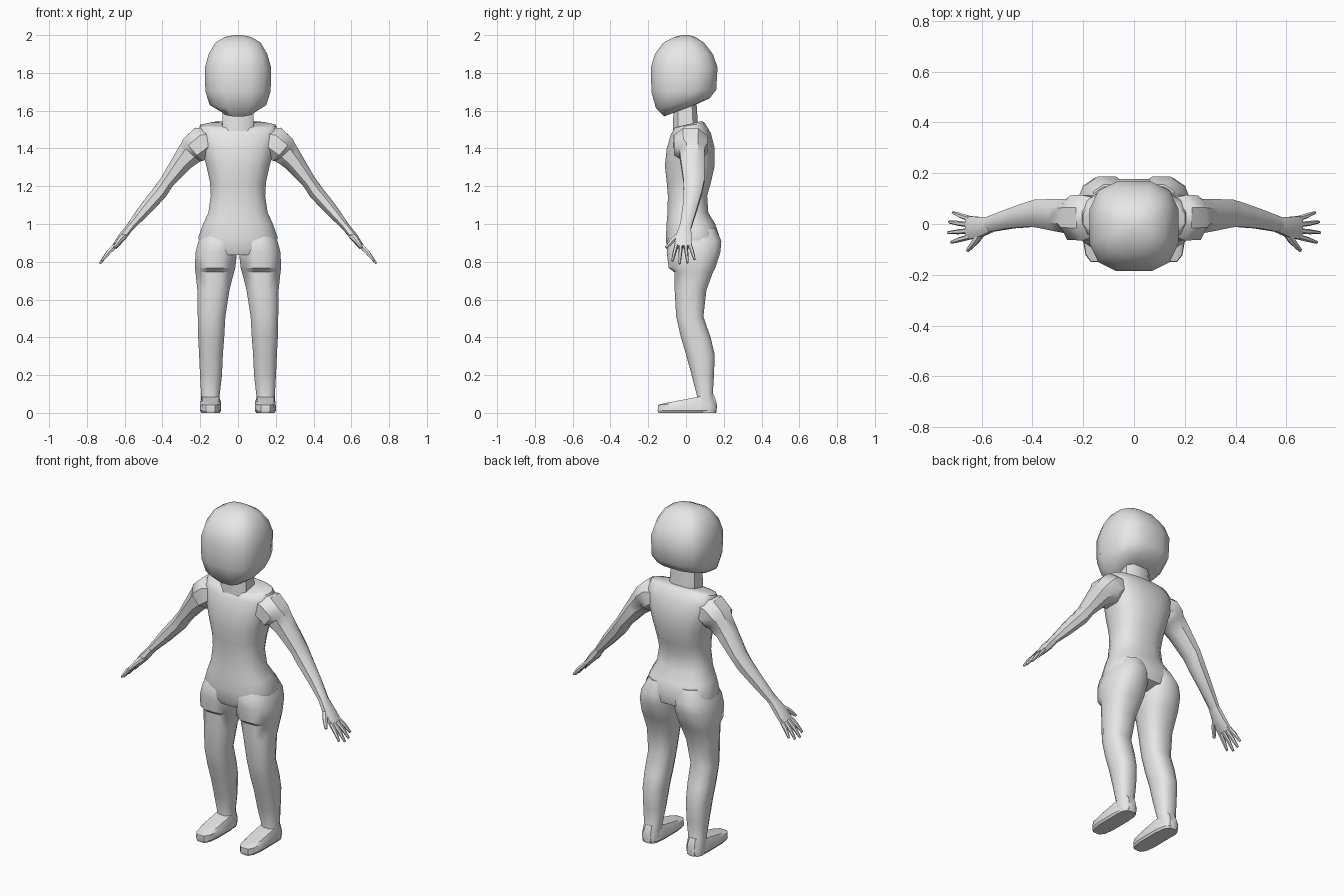
import bpy, bmesh, math
from mathutils import Vector

grey = bpy.data.materials.new("plain grey")
grey.diffuse_color = (0.8, 0.8, 0.8, 1)


def unit_ring(n, p):
    """Points of a superellipse of exponent p, offset half a step."""
    out = []
    for i in range(n):
        a = 2 * math.pi * (i + 0.5) / n
        c, s = math.cos(a), math.sin(a)
        out.append((math.copysign(abs(c) ** (2 / p), c), math.copysign(abs(s) ** (2 / p), s)))
    # stretch so the flats reach the full half width
    m = max(abs(x) for x, _ in out)
    k = max(abs(y) for _, y in out)
    return [(x / m, y / k) for x, y in out]


def skin(name, rings, mirror=False, angle=40):
    """Join point rings into a capped, smooth-shaded solid."""
    bm = bmesh.new()
    loops = [[bm.verts.new(v) for v in r] for r in rings]
    n = len(loops[0])
    for a, b in zip(loops, loops[1:]):
        for i in range(n):
            j = (i + 1) % n
            bm.faces.new((a[i], a[j], b[j], b[i]))
    bm.faces.new(loops[0][::-1])
    bm.faces.new(loops[-1])
    if mirror:
        geo = bmesh.ops.duplicate(bm, geom=bm.verts[:] + bm.edges[:] + bm.faces[:])["geom"]
        for v in geo:
            if isinstance(v, bmesh.types.BMVert):
                v.co.x *= -1
    bmesh.ops.recalc_face_normals(bm, faces=bm.faces[:])
    me = bpy.data.meshes.new(name)
    bm.to_mesh(me)
    bm.free()
    me.materials.append(grey)
    ob = bpy.data.objects.new(name, me)
    bpy.context.collection.objects.link(ob)
    bpy.ops.object.select_all(action='DESELECT')
    ob.select_set(True)
    bpy.context.view_layer.objects.active = ob
    bpy.ops.object.shade_smooth_by_angle(angle=math.radians(angle))
    return ob


def stack(name, rows, n=12, p=2.5, **kw):
    """Rows upward: front z, back z, centre x, half width, front y, back y."""
    rings = []
    for zf, zb, cx, hx, yf, yb in rows:
        ring = []
        for u, v in unit_ring(n, p):
            t = (v + 1) / 2
            ring.append((cx + hx * u, yf + (yb - yf) * t, zf + (zb - zf) * t))
        rings.append(ring)
    return skin(name, rings, **kw)


def limb(name, rows, n=8, p=2.2, **kw):
    """Path rows: x, y, z, half thickness across the path, half depth."""
    pts = [Vector(r[:3]) for r in rows]
    rings = []
    for i, r in enumerate(rows):
        t = (pts[min(i + 1, len(pts) - 1)] - pts[max(i - 1, 0)]).normalized()
        a = Vector((-t.z, 0, t.x)).normalized()
        b = t.cross(a)
        rings.append([pts[i] + a * r[3] * u + b * r[4] * v for u, v in unit_ring(n, p)])
    return skin(name, rings, mirror=True, **kw)


# Head: rounded block with a raised rear underside
stack("head", [
    (1.57, 1.64, 0, .085, -.115, .07),
    (1.615, 1.665, 0, .15, -.16, .125),
    (1.70, 1.71, 0, .173, -.183, .16),
    (1.83, 1.83, 0, .175, -.186, .167),
    (1.90, 1.90, 0, .155, -.165, .142),
    (1.96, 1.96, 0, .12, -.12, .095),
    (1.99, 1.99, 0, .07, -.06, .05),
    (2.00, 2.00, 0, .02, -.02, .015)], n=12, p=2.8, angle=50)

# Neck
stack("neck", [
    (1.48, 1.50, 0, .085, -.07, .065),
    (1.65, 1.65, 0, .078, -.065, .055)], n=8, p=3.5)

# Torso from crotch to shoulders
stack("torso", [
    (.835, .84, 0, .14, -.09, .10),
    (.87, .87, 0, .20, -.103, .165),
    (.93, .93, 0, .21, -.106, .178),
    (1.00, 1.00, 0, .185, -.103, .155),
    (1.06, 1.06, 0, .157, -.098, .118),
    (1.15, 1.15, 0, .144, -.096, .112),
    (1.22, 1.22, 0, .148, -.102, .132),
    (1.31, 1.31, 0, .168, -.112, .152),
    (1.40, 1.40, 0, .195, -.102, .152),
    (1.475, 1.48, 0, .215, -.08, .132),
    (1.51, 1.535, 0, .20, -.06, .10),
    (1.515, 1.545, 0, .16, -.045, .085)], n=16, p=2.5, angle=50)

# Legs: shorts hem steps in at the front only
stack("leg", [
    (.00, .00, .147, .046, .05, .16),
    (.04, .04, .147, .05, .05, .165),
    (.09, .10, .146, .049, .058, .142),
    (.20, .20, .143, .058, .03, .148),
    (.31, .31, .143, .063, .000, .152),
    (.40, .40, .142, .069, -.027, .13),
    (.51, .51, .140, .073, -.052, .092),
    (.65, .65, .130, .085, -.06, .108),
    (.745, .745, .123, .102, -.062, .143),
    (.768, .768, .121, .107, -.092, .155),
    (.85, .85, .115, .110, -.102, .182),
    (.91, .91, .107, .102, -.10, .187),
    (.98, .98, .09, .085, -.06, .155)], n=12, p=2.5, mirror=True)

# Feet
stack("foot", [
    (.00, .00, .145, .048, -.145, .155),
    (.012, .012, .145, .056, -.15, .162),
    (.042, .065, .145, .054, -.148, .160),
    (.05, .10, .145, .045, -.12, .145)], n=12, p=3.2, mirror=True, angle=30)

# Arms, with the short sleeve step near the shoulder
limb("arm", [
    (.13, .03, 1.455, .055, .07),
    (.185, .025, 1.435, .085, .09),
    (.235, .025, 1.395, .078, .088),
    (.248, .032, 1.382, .070, .068),
    (.295, .035, 1.33, .055, .063),
    (.375, .042, 1.225, .038, .055),
    (.415, .036, 1.167, .040, .048),
    (.49, .02, 1.08, .034, .038),
    (.575, -.003, .98, .020, .030)])

# Palm
limb("palm", [
    (.565, -.002, .992, .020, .030),
    (.61, -.012, .935, .022, .040),
    (.655, -.015, .878, .014, .047)], p=2.6)

# Four fingers and a thumb
for i, (y0, y1, end) in enumerate([(-.050, -.072, .90), (-.027, -.034, 1.05),
                                   (-.003, .008, 1.0), (.020, .045, .82)]):
    limb("finger_%d" % (i + 1), [
        (.645, y0, .89, .012, .011),
        (.645 + .045 * end, (y0 + y1) / 2, .89 - .045 * end, .011, .010),
        (.645 + .083 * end, y1, .89 - .095 * end, .006, .006)], n=6)
limb("thumb", [
    (.595, -.025, .945, .016, .016),
    (.625, -.07, .915, .013, .014),
    (.655, -.104, .875, .007, .008)], n=6)
